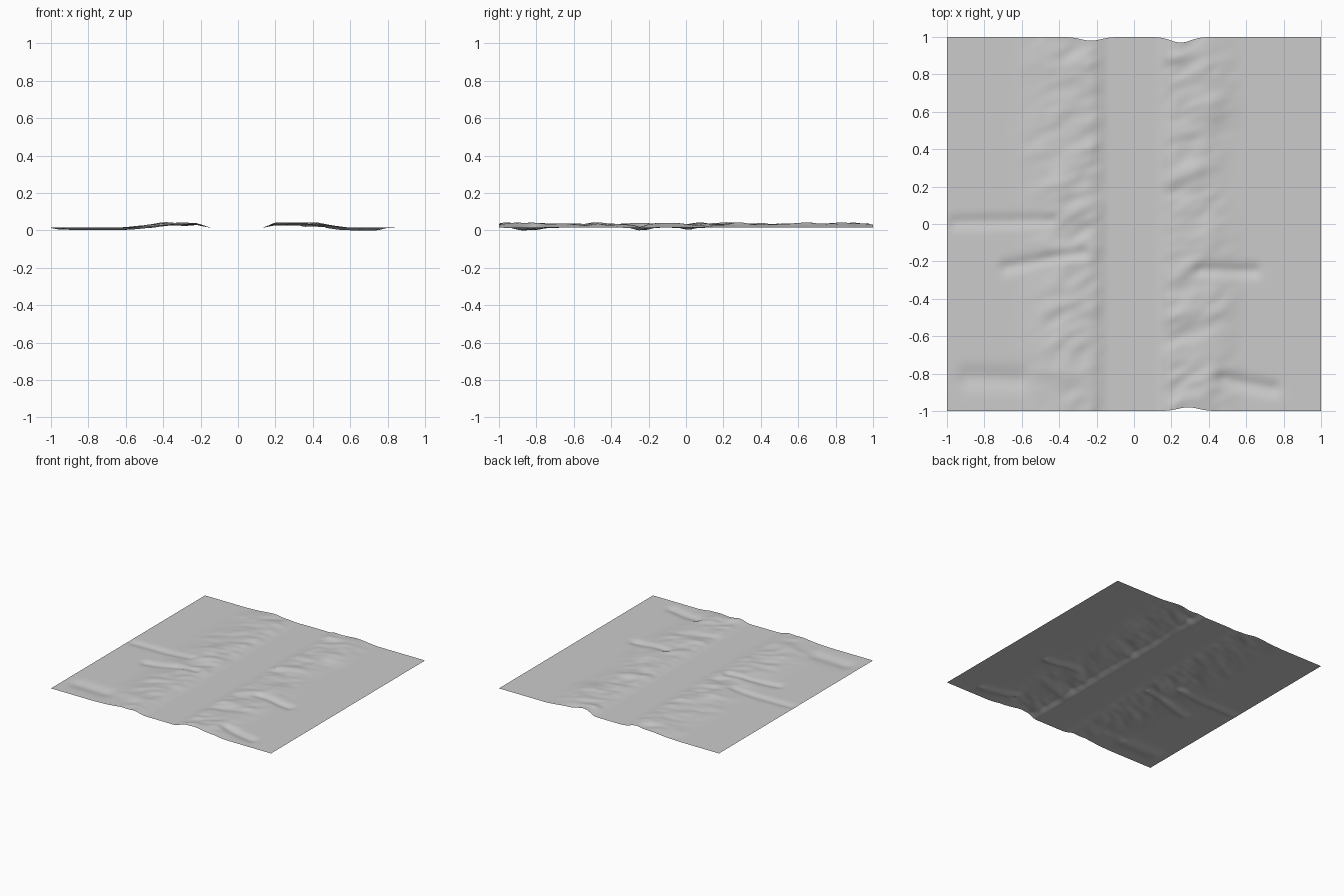
import bpy, bmesh, math
from mathutils import Vector, noise

if "Cube" in bpy.data.objects:
    bpy.data.objects.remove(bpy.data.objects["Cube"])

BASE = 0.024
SEGMENTS = 128


def smooth(a, b, t):
    t = max(0.0, min(1.0, (t - a) / (b - a)))
    return t * t * (3 - 2 * t)


# Furrows: start x, start y, end x, end y, half width, depth
FURROWS = [
    (-0.95, 0.01, -0.45, 0.02, 0.045, 0.010),
    (-0.68, -0.23, -0.28, -0.15, 0.045, 0.012),
    (-0.88, -0.82, -0.62, -0.83, 0.075, 0.013),
    (0.36, -0.25, 0.64, -0.25, 0.045, 0.014),
    (0.48, -0.83, 0.74, -0.88, 0.050, 0.014),
]


def furrow_depth(x, y):
    total = 0.0
    for x0, y0, x1, y1, width, depth in FURROWS:
        a, d = Vector((x0, y0)), Vector((x1 - x0, y1 - y0))
        t = max(0.0, min(1.0, (Vector((x, y)) - a).dot(d) / d.length_squared))
        gap = (Vector((x, y)) - a - d * t).length
        total += depth * math.exp(-(gap / width) ** 2 * 1.6)
    return total


def bank_mask(x, y):
    """Envelope of the two earth banks beside the flat track."""
    wobble = 0.06 * noise.noise(Vector((x, y * 3, 4)))
    if x < 0:
        return smooth(0.13, 0.24, -x) * (1 - smooth(0.32, 0.66, -x + wobble))
    return smooth(0.12, 0.21, x) * (1 - smooth(0.36, 0.60, x + wobble))


def height(x, y):
    mask = bank_mask(x, y)
    # Lumps drawn out across the track, slanting slightly
    slant = y - 0.35 * x
    lumps = noise.noise(Vector((x * 3.5, slant * 8, 1)))
    clods = noise.noise(Vector((x * 9, slant * 15, 7)))
    rise = mask * (0.020 + 0.011 * lumps + 0.007 * clods)
    return BASE + rise - furrow_depth(x, y)


# Ground sheet
bm = bmesh.new()
bmesh.ops.create_grid(bm, x_segments=SEGMENTS, y_segments=SEGMENTS, size=1.0)
for v in bm.verts:
    x, y = v.co.x, v.co.y
    v.co.z = height(x, y)
    # Soil slumped sideways in the banks
    v.co.y += 0.008 * bank_mask(x, y) * noise.noise(Vector((x * 5, y * 6, 2))) * (1 - abs(y) ** 8)
    # Notches where the banks meet the ends
    for cx, end, depth in ((-0.23, 1, 0.020), (0.25, 1, 0.030), (0.29, -1, 0.020)):
        near = math.exp(-((x - cx) / 0.075) ** 2) * smooth(0.75, 1.0, y * end)
        v.co.y -= end * depth * near

# Stand the lowest point on the floor
low = min(v.co.z for v in bm.verts)
for v in bm.verts:
    v.co.z -= low
for f in bm.faces:
    f.smooth = True

mesh = bpy.data.meshes.new("ground")
bm.to_mesh(mesh)
bm.free()
ground = bpy.data.objects.new("ground_with_banks", mesh)
bpy.context.collection.objects.link(ground)

# Plain grey earth
mat = bpy.data.materials.new("plain_grey")
mat.use_nodes = True
colour = (0.6, 0.6, 0.6, 1.0)
mat.diffuse_color = colour
mat.node_tree.nodes["Principled BSDF"].inputs["Base Color"].default_value = colour
mesh.materials.append(mat)
